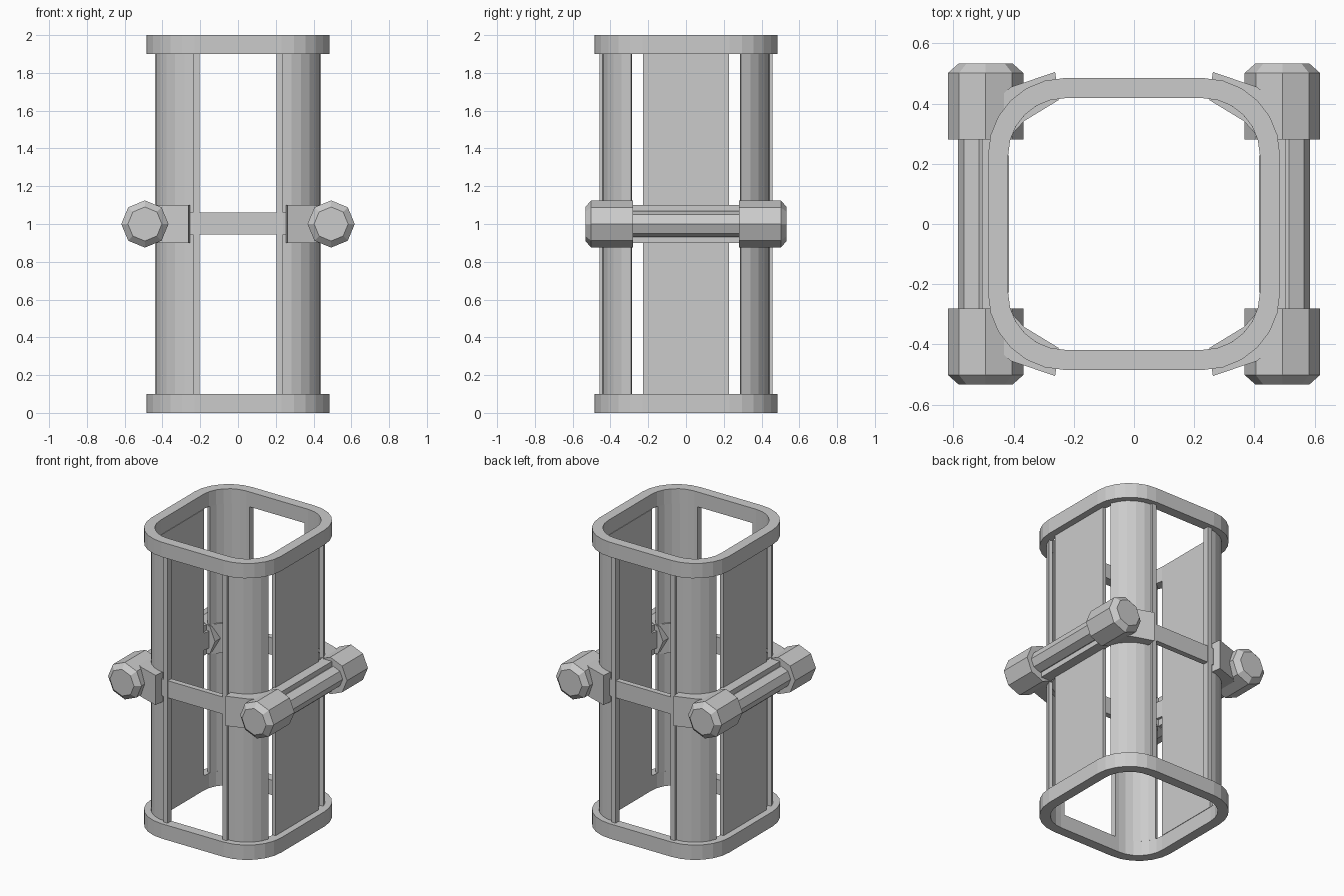
import bpy, bmesh, math

if "Cube" in bpy.data.objects:
    bpy.data.objects.remove(bpy.data.objects["Cube"])

mat = bpy.data.materials.new("grey_metal")
mat.diffuse_color = (0.6, 0.6, 0.6, 1)
mat.use_nodes = True
mat.node_tree.nodes["Principled BSDF"].inputs["Base Color"].default_value = mat.diffuse_color


def finish(bm, name):
    bmesh.ops.recalc_face_normals(bm, faces=bm.faces)
    me = bpy.data.meshes.new(name)
    bm.to_mesh(me)
    bm.free()
    me.materials.append(mat)
    ob = bpy.data.objects.new(name, me)
    bpy.context.collection.objects.link(ob)
    return ob


def arc(c, r, a0, a1, n):
    return [(c + r * math.cos(math.radians(a0 + (a1 - a0) * i / n)),
             c + r * math.sin(math.radians(a0 + (a1 - a0) * i / n))) for i in range(n + 1)]


def strip_solid(name, outer, inner, z0, z1, closed=False, sx=1, sy=1):
    """Solid band between two matching outlines, from z0 to z1."""
    bm = bmesh.new()
    rows = [[bm.verts.new((x * sx, y * sy, z)) for x, y in line]
            for line, z in ((outer, z0), (outer, z1), (inner, z1), (inner, z0))]
    n = len(outer)
    for i in range(n if closed else n - 1):
        j = (i + 1) % n
        for k in range(4):
            a, b = rows[k], rows[(k + 1) % 4]
            bm.faces.new((a[i], a[j], b[j], b[i]))
    if not closed:
        bm.faces.new([r[0] for r in rows])
        bm.faces.new([r[-1] for r in rows])
    return finish(bm, name)


def box(name, x0, x1, y0, y1, z0, z1):
    return strip_solid(name, [(x0, y0), (x1, y0)], [(x0, y1), (x1, y1)], z0, z1)


def rounded_square(half, c=0.23, n=6):
    pts = []
    for qx, qy, a in ((1, 1, 0), (-1, 1, 90), (-1, -1, 180), (1, -1, 270)):
        for x, y in arc(0, half - c, a, a + 90, n):
            pts.append((x + qx * c, y + qy * c))
    return pts


def y_rod(name, cx, rings, sides=8):
    """Octagonal rod along y through a list of (y, radius)."""
    bm = bmesh.new()
    rows = [[bm.verts.new((cx + r * math.cos(2 * math.pi * i / sides), y,
                           1 + r * math.sin(2 * math.pi * i / sides)))
             for i in range(sides)] for y, r in rings]
    for a, b in zip(rows, rows[1:]):
        for i in range(sides):
            j = (i + 1) % sides
            bm.faces.new((a[i], a[j], b[j], b[i]))
    bm.faces.new(rows[0])
    bm.faces.new(rows[-1])
    return finish(bm, name)


# End frames and slim middle frame
for name, o, z0, z1 in (("bottom_frame", 0.485, 0, 0.1), ("top_frame", 0.485, 1.9, 2.0),
                        ("middle_frame", 0.455, 0.945, 1.06)):
    strip_solid(name, rounded_square(o), rounded_square(0.418), z0, z1, closed=True)

for sx in (-1, 1):
    # Side panel, backing slab and grip rod
    box("side_panel", sx * 0.415, sx * 0.44, -0.228, 0.228, 0.1, 1.9)
    box("rod_backing", sx * 0.43, sx * 0.505, -0.29, 0.29, 0.9, 1.1)
    y_rod("side_rod", sx * 0.515, [(-0.3, 0.07), (0.3, 0.07)])
    for sy in (-1, 1):
        # Curved corner column with raised edge strip
        strip_solid("corner_column", arc(0.23, 0.213, 17, 90, 5), arc(0.23, 0.188, 17, 90, 5),
                    0.1, 1.9, sx=sx, sy=sy)
        box("column_edge", sx * 0.205, sx * 0.237, sy * 0.418, sy * 0.458, 0.1, 1.9)
        # Bracket wrapping the corner at mid height
        strip_solid("corner_bracket",
                    [(0.262, 0.505), (0.41, 0.455), (0.47, 0.40), (0.505, 0.28)],
                    [(0.25, 0.412), (0.365, 0.342), (0.39, 0.315), (0.42, 0.28)],
                    0.9, 1.1, sx=sx, sy=sy)
        # Chamfered octagonal end cap
        y_rod("rod_cap", sx * 0.493, [(sy * 0.28, 0.125), (sy * 0.502, 0.125), (sy * 0.533, 0.09)])
